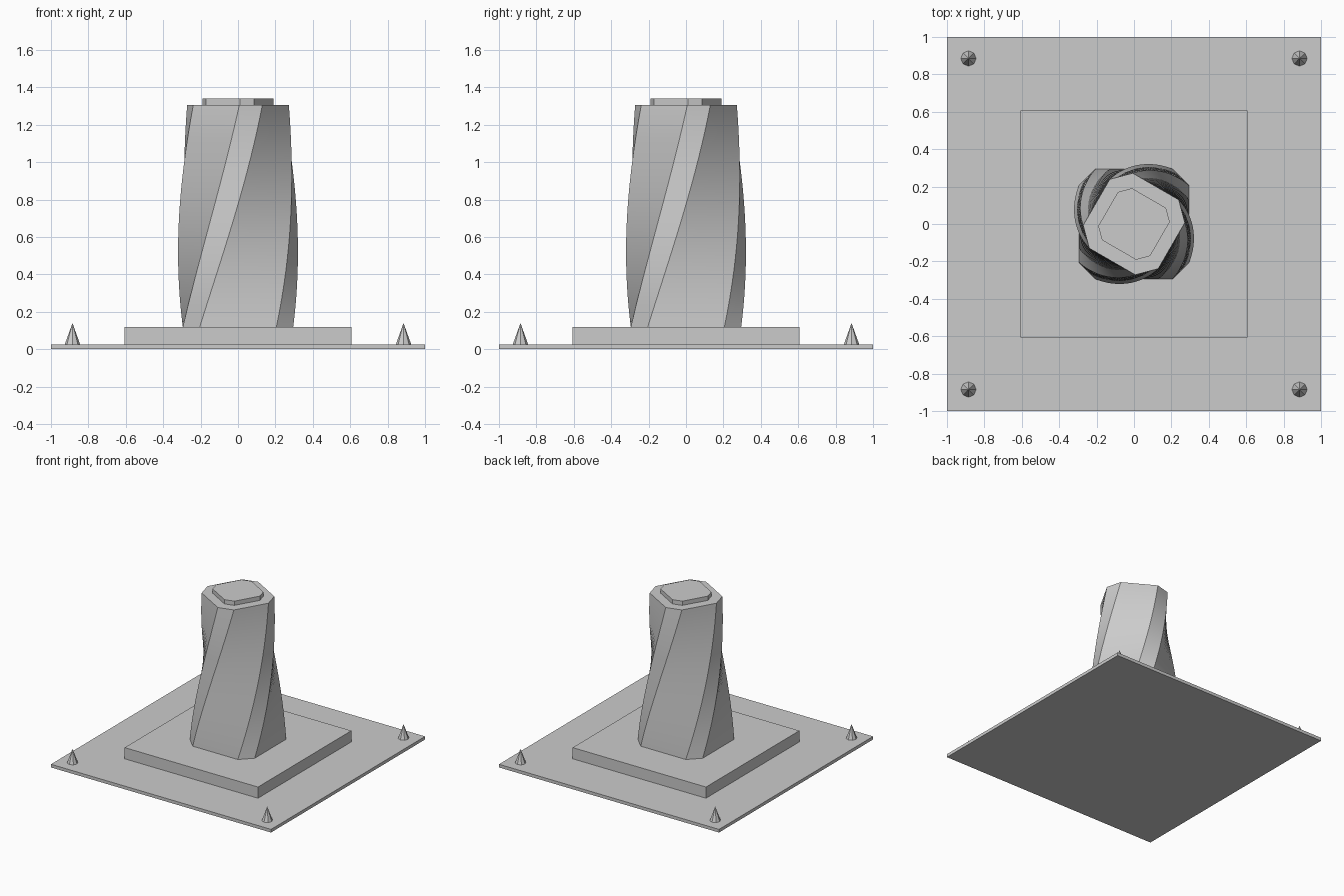
import bpy, bmesh, math

cube = bpy.data.objects.get("Cube")
if cube:
    bpy.data.objects.remove(cube, do_unlink=True)

GREY = (0.6, 0.6, 0.6, 1)
mat = bpy.data.materials.new("plain grey")
mat.use_nodes = True
mat.diffuse_color = GREY
mat.node_tree.nodes["Principled BSDF"].inputs["Base Color"].default_value = GREY

PLATE_TOP, PODIUM_TOP, TOWER_TOP, CAP_TOP = 0.026, 0.118, 1.305, 1.34
TWIST = math.radians(60)


def finish(name, bm, smooth=False):
    bmesh.ops.recalc_face_normals(bm, faces=bm.faces)
    mesh = bpy.data.meshes.new(name)
    bm.to_mesh(mesh)
    bm.free()
    mesh.materials.append(mat)
    obj = bpy.data.objects.new(name, mesh)
    bpy.context.collection.objects.link(obj)
    if smooth:
        bpy.ops.object.select_all(action='DESELECT')
        obj.select_set(True)
        bpy.context.view_layer.objects.active = obj
        bpy.ops.object.shade_smooth_by_angle(angle=math.radians(30))
    return obj


def slab(name, half, z0, z1):
    bm = bmesh.new()
    bmesh.ops.create_cube(bm, size=1)
    for v in bm.verts:
        v.co = (v.co.x * 2 * half, v.co.y * 2 * half, z0 if v.co.z < 0 else z1)
    return finish(name, bm)


def ring(bm, half, chamfer, angle, z):
    """Square section with cut corners, turned about the z axis."""
    verts = []
    inner = half - chamfer
    radius, corner = math.hypot(half, inner), math.atan2(inner, half)
    for k in range(4):
        for a in (corner, math.pi / 2 - corner):
            t = a + k * math.pi / 2 + angle
            verts.append(bm.verts.new((radius * math.cos(t), radius * math.sin(t), z)))
    return verts


def loft(name, sections, smooth=False):
    bm = bmesh.new()
    rings = [ring(bm, *s) for s in sections]
    for low, high in zip(rings, rings[1:]):
        for i in range(8):
            j = (i + 1) % 8
            bm.faces.new((low[i], low[j], high[j], high[i]))
    bm.faces.new(rings[0][::-1])
    bm.faces.new(rings[-1])
    return finish(name, bm, smooth)


# Ground plate and podium
slab("ground_plate", 1, 0, PLATE_TOP)
slab("podium", 0.606, PLATE_TOP, PODIUM_TOP)

# Twisted, tapering tower
STEPS = 40
sections = []
for i in range(STEPS + 1):
    t = i / STEPS
    sections.append((0.295 - 0.063 * t, 0.09, TWIST * t,
                     PODIUM_TOP + (TOWER_TOP - PODIUM_TOP) * t))
loft("tower", sections, smooth=True)

# Roof cap, turned with the top of the tower
loft("roof_cap", [(0.16, 0.055, TWIST, z) for z in (TOWER_TOP, CAP_TOP)])

# Small cones at the plate corners
for side, x in (("left", 0.885), ("right", -0.885)):
    for end, y in (("front", -0.885), ("back", 0.885)):
        bm = bmesh.new()
        bmesh.ops.create_cone(bm, cap_ends=True, segments=8, radius1=0.041,
                              radius2=0, depth=0.114)
        bmesh.ops.remove_doubles(bm, verts=bm.verts, dist=0.0001)
        bmesh.ops.translate(bm, verts=bm.verts, vec=(x, y, PLATE_TOP + 0.057))
        finish(f"corner_cone_{end}_{side}", bm)
